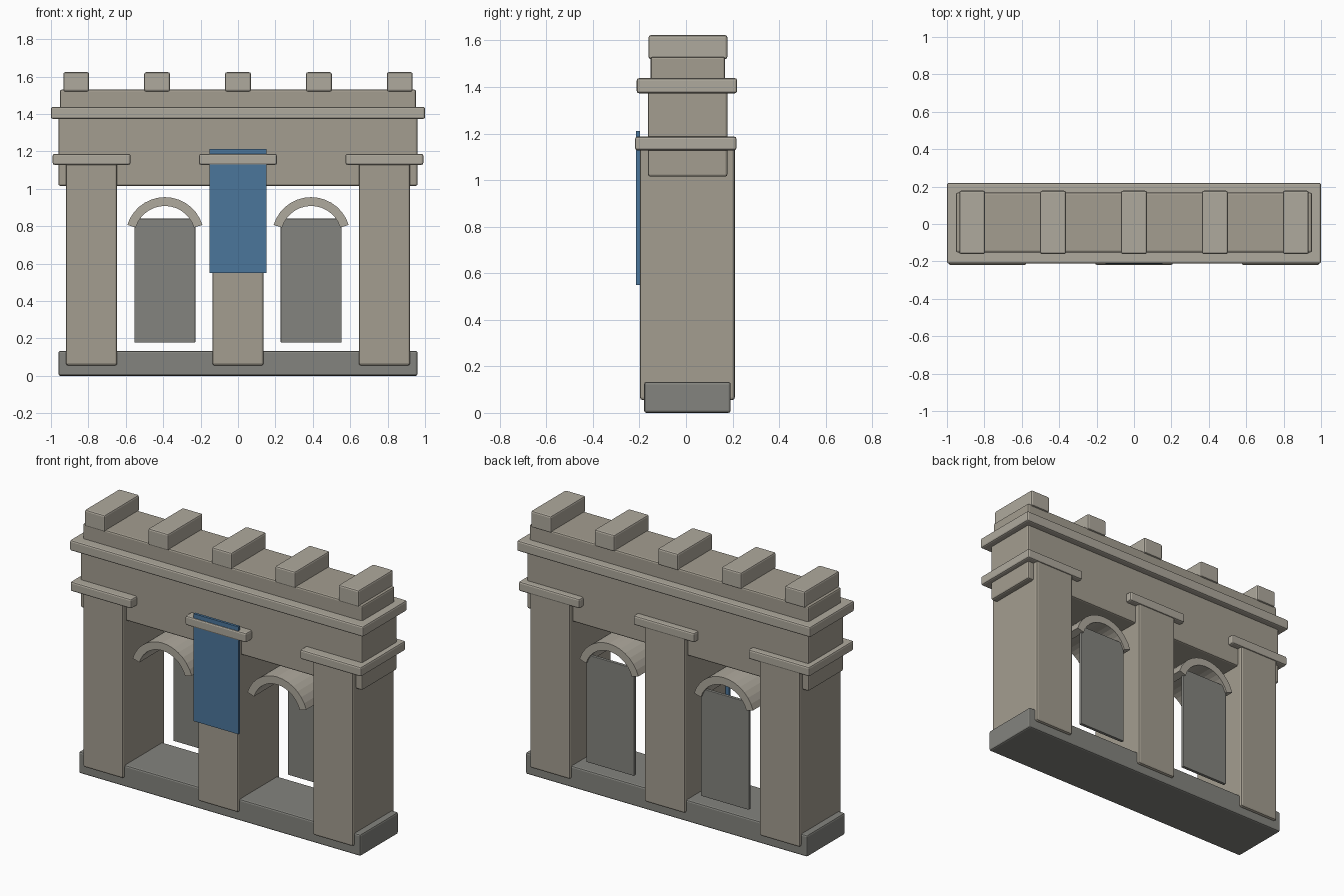
import bpy, bmesh, math

if "Cube" in bpy.data.objects:
    bpy.data.objects.remove(bpy.data.objects["Cube"])


def material(name, color):
    m = bpy.data.materials.new(name)
    m.diffuse_color = (*color, 1)
    m.use_nodes = True
    m.node_tree.nodes["Principled BSDF"].inputs["Base Color"].default_value = m.diffuse_color
    return m


stone = material("stone", (0.37, 0.34, 0.28))
trim = material("trim_stone", (0.43, 0.40, 0.34))
dark = material("dark_stone", (0.23, 0.23, 0.21))
blue = material("blue_cloth", (0.07, 0.18, 0.33))


def finish(name, bm, mat, bevel=0.0):
    bmesh.ops.recalc_face_normals(bm, faces=bm.faces)
    me = bpy.data.meshes.new(name)
    bm.to_mesh(me)
    bm.free()
    me.materials.append(mat)
    ob = bpy.data.objects.new(name, me)
    bpy.context.collection.objects.link(ob)
    if bevel:
        b = ob.modifiers.new("soft_edges", 'BEVEL')
        b.width = bevel
        b.segments = 2
    return ob


def box(name, x, y, z, mat, bevel=0.01):
    """Box from (min, max) ranges on each axis."""
    bm = bmesh.new()
    bmesh.ops.create_cube(bm, size=1)
    for v in bm.verts:
        v.co = [(r[0] + r[1]) / 2 + c * (r[1] - r[0]) for r, c in zip((x, y, z), v.co)]
    return finish(name, bm, mat, bevel)


def arch(name, cx, cz, r_in, r_out, y, start, segments=14):
    """Segmental arch ring extruded along y."""
    bm = bmesh.new()
    rings = []
    for i in range(segments + 1):
        a = math.radians(start + (180 - 2 * start) * i / segments)
        rings.append([bm.verts.new((cx + r * math.cos(a), yy, cz + r * math.sin(a)))
                      for r, yy in ((r_in, y[0]), (r_out, y[0]), (r_out, y[1]), (r_in, y[1]))])
    for p, q in zip(rings, rings[1:]):
        for k in range(4):
            n = (k + 1) % 4
            bm.faces.new((p[k], p[n], q[n], q[k]))
    bm.faces.new(rings[0])
    bm.faces.new(rings[-1])
    return finish(name, bm, trim)


# Plinth
box("base", (-0.96, 0.96), (-0.18, 0.192), (0, 0.133), dark)

# Pillars with caps
for x in (-0.783, 0, 0.783):
    box("pillar", (x - 0.137, x + 0.137), (-0.198, 0.21), (0.055, 1.16), stone, 0.012)
    box("pillar_cap", (x - 0.208, x + 0.208), (-0.219, 0.217), (1.128, 1.187), trim)

# Arches with recessed panels
for x in (-0.391, 0.391):
    arch("arch", x, 0.745, 0.163, 0.21, (-0.18, 0.192), 17)
    box("arch_panel", (x - 0.163, x + 0.163), (0.16, 0.18), (0.178, 0.84), dark, 0.003)

# Lintel, cornice and parapet
box("lintel", (-0.96, 0.96), (-0.163, 0.178), (1.015, 1.40), stone)
box("cornice", (-1, 1), (-0.212, 0.22), (1.373, 1.438), trim)
box("parapet", (-0.952, 0.952), (-0.152, 0.168), (1.42, 1.53), stone)

# Battlements
for i in range(-2, 3):
    x = i * 0.4325
    box("merlon", (x - 0.069, x + 0.069), (-0.161, 0.178), (1.52, 1.623), trim)

# Hanging banner
box("banner", (-0.153, 0.153), (-0.214, -0.198), (0.55, 1.212), blue, 0)
